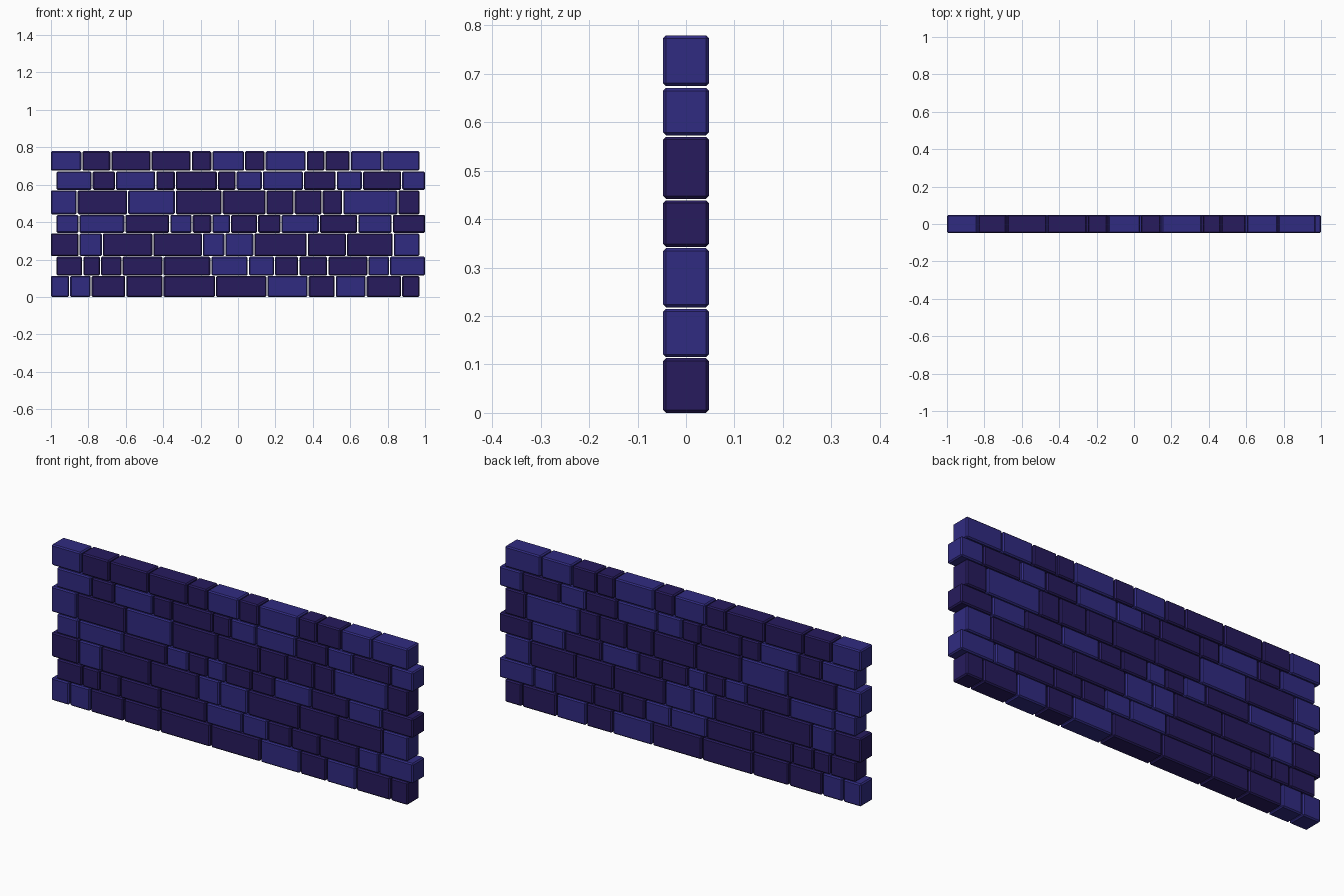
import bpy, bmesh

if "Cube" in bpy.data.objects:
    bpy.data.objects.remove(bpy.data.objects["Cube"])

DEPTH = 0.095    # wall thickness
GAP = 0.006      # open joint between neighbouring bricks
CHAMFER = 0.006

def material(name, rgb):
    m = bpy.data.materials.new(name)
    m.diffuse_color = (*rgb, 1)
    m.use_nodes = True
    m.node_tree.nodes["Principled BSDF"].inputs["Base Color"].default_value = m.diffuse_color
    return m

LIGHT = material("light_brick", (0.030, 0.024, 0.22))
DARK = material("dark_brick", (0.020, 0.011, 0.11))

# Each course: bottom z, top z, joint positions along x, tones (L light, D dark)
COURSES = [
    (0.000, 0.113, [-1, -.90, -.785, -.60, -.40, -.12, .155, .375, .52, .685, .875, .97],
     "LLDDDDLDLDD"),
    (0.115, 0.215, [-.97, -.83, -.735, -.62, -.40, -.145, .055, .195, .325, .48, .695, .81, 1],
     "DDDDDLLDDDLL"),
    (0.218, 0.340, [-1, -.85, -.725, -.455, -.19, -.07, .085, .37, .58, .83, .97],
     "DLDDLLDDDL"),
    (0.343, 0.439, [-.97, -.85, -.605, -.365, -.245, -.14, -.04, .105, .23, .435, .64, .825, 1],
     "LLDLDLDDLDLD"),
    (0.442, 0.570, [-1, -.86, -.59, -.335, -.085, .15, .30, .45, .56, .855, .97],
     "LDLDDDDDLD"),
    (0.573, 0.671, [-.97, -.78, -.655, -.44, -.335, -.11, -.01, .13, .35, .525, .665, .875, 1],
     "LDLDDDLLDLDL"),
    (0.675, 0.779, [-1, -.835, -.68, -.465, -.25, -.14, .035, .145, .365, .465, .60, .77, .97],
     "LDDDDLDLDDLL"),
]

def brick(bm, x0, x1, z0, z1, mat_index):
    """Add one chamfered block to the course mesh."""
    verts = bmesh.ops.create_cube(bm, size=1)["verts"]
    for v in verts:
        v.co.x = x0 if v.co.x < 0 else x1
        v.co.y *= DEPTH
        v.co.z = z0 if v.co.z < 0 else z1
    for f in {f for v in verts for f in v.link_faces}:
        f.material_index = mat_index
    edges = list({e for v in verts for e in v.link_edges})
    bmesh.ops.bevel(bm, geom=edges, offset=CHAMFER, segments=1,
                    affect='EDGES', profile=0.5, material=-1)

# Stacked courses of bricks
for i, (z0, z1, joints, tones) in enumerate(COURSES, 1):
    bm = bmesh.new()
    last = len(tones) - 1
    for k, tone in enumerate(tones):
        x0 = joints[k] + (GAP / 2 if k > 0 else 0)
        x1 = joints[k + 1] - (GAP / 2 if k < last else 0)
        brick(bm, x0, x1, z0, z1, "LD".index(tone))
    name = f"brick_course_{i}"
    mesh = bpy.data.meshes.new(name)
    bm.to_mesh(mesh)
    bm.free()
    mesh.materials.append(LIGHT)
    mesh.materials.append(DARK)
    bpy.context.collection.objects.link(bpy.data.objects.new(name, mesh))
